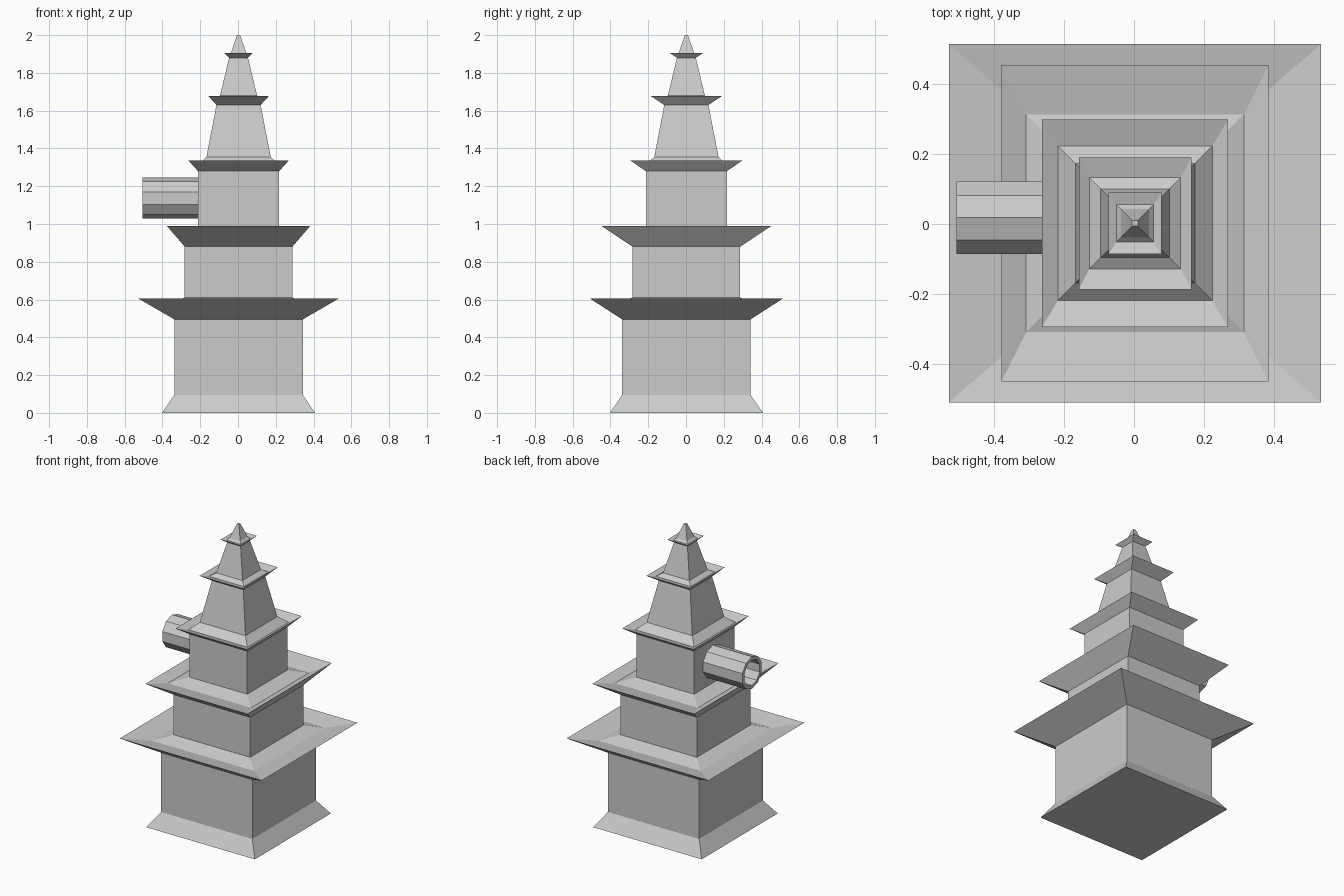
import bpy
import math

old = bpy.data.objects.get("Cube")
if old:
    bpy.data.objects.remove(old, do_unlink=True)

stone = bpy.data.materials.new("light_grey")
stone.use_nodes = True
GREY = (0.6, 0.6, 0.6, 1)
stone.diffuse_color = GREY
stone.node_tree.nodes["Principled BSDF"].inputs["Base Color"].default_value = GREY


def make_object(name, verts, faces):
    mesh = bpy.data.meshes.new(name)
    mesh.from_pydata(verts, [], faces)
    mesh.materials.append(stone)
    obj = bpy.data.objects.new(name, mesh)
    bpy.context.collection.objects.link(obj)
    return obj


def bridge(rings, sides, closed=False):
    """Quads joining consecutive rings of equal side count."""
    pairs = rings if closed else rings - 1
    total = rings * sides
    return [(r * sides + i, r * sides + (i + 1) % sides,
             ((r + 1) * sides + (i + 1) % sides) % total,
             ((r + 1) * sides + i) % total)
            for r in range(pairs) for i in range(sides)]


def loft(name, sections, bottom=False, top=False):
    """Stack of rectangles given as (half x, half y, z)."""
    verts = [(sx * hx + 0.003, sy * hy + 0.002, z) for hx, hy, z in sections
             for sx, sy in ((-1, -1), (1, -1), (1, 1), (-1, 1))]
    faces = bridge(len(sections), 4)
    if bottom:
        faces.append((3, 2, 1, 0))
    if top:
        n = len(verts)
        faces.append((n - 4, n - 3, n - 2, n - 1))
    return make_object(name, verts, faces)


# Each tier: skirt foot, wall foot, wall head as (half width, z), then eave rim
tiers = [
    ("base_tier", (0.405, 0), (0.34, 0.095), (0.34, 0.495), (0.53, 0.51, 0.605)),
    ("second_tier", (0.38, 0.58), (0.285, 0.61), (0.285, 0.88), (0.38, 0.45, 0.99)),
    ("third_tier", (0.31, 0.96), (0.215, 0.99), (0.215, 1.28), (0.265, 0.295, 1.335)),
    ("fourth_tier", (0.22, 1.31), (0.17, 1.355), (0.117, 1.63), (0.16, 0.188, 1.677)),
    ("fifth_tier", (0.13, 1.66), (0.098, 1.68), (0.05, 1.88), (0.075, 0.087, 1.905)),
]
spire_foot = (0.053, 1.895)

# Walls, flared eaves and the shallow dish on top of each eave
for k, (name, foot, wall, head, rim) in enumerate(tiers):
    inner = tiers[k + 1][1] if k + 1 < len(tiers) else spire_foot
    squares = [(w, w, z) for w, z in (foot, wall, head)]
    loft(name, squares + [rim, (inner[0], inner[0], inner[1])], bottom=(k == 0))

# Pointed spire
loft("spire", [(w, w, z) for w, z in (spire_foot, (0.04, 1.908), (0.008, 2.0))], top=True)

# Hollow ten-sided tube on the side wall
SIDES = 10
tube = []
for radius, x in ((0.108, -0.21), (0.108, -0.505), (0.086, -0.505), (0.086, -0.21)):
    for i in range(SIDES):
        a = math.tau * i / SIDES
        tube.append((x, 0.018 + radius * math.sin(a), 1.137 + radius * math.cos(a)))
make_object("side_tube", tube, bridge(4, SIDES, closed=True))
